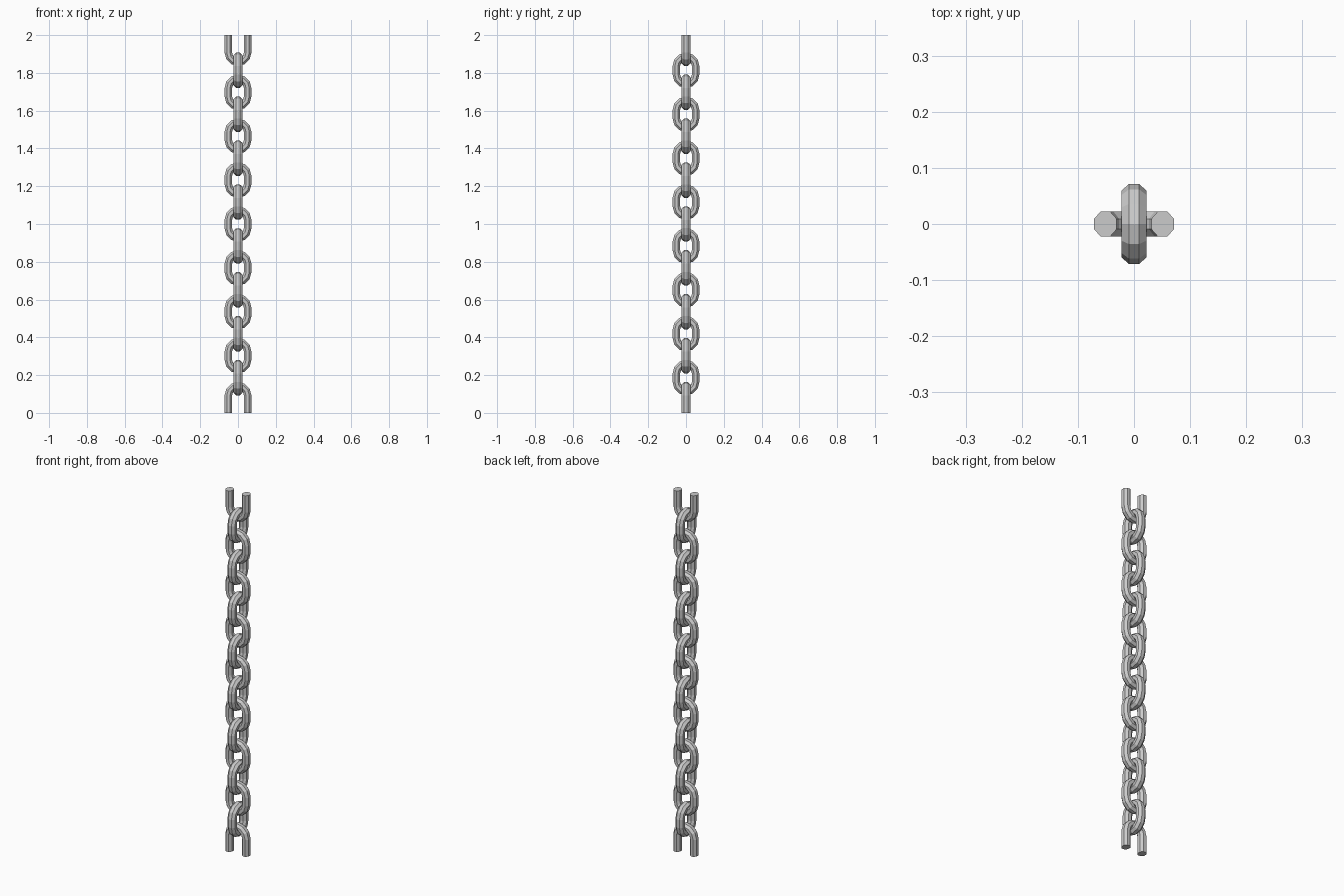
import bpy, bmesh, math
from mathutils import Vector

if "Cube" in bpy.data.objects:
    bpy.data.objects.remove(bpy.data.objects["Cube"])

PITCH = 0.2325       # distance between links lying in the same plane
R = 0.051            # centreline bend radius
HALF = 0.0225        # half of the straight section
RU, RV = 0.0201, 0.0225   # wire half sizes: in the link plane / across it
SIDES, BEND = 8, 6


def arc(cz, start):
    # half circle path points: (x, z, angle of outward direction)
    pts = []
    for i in range(BEND + 1):
        a = start + math.pi * i / BEND
        pts.append((R * math.cos(a), cz + R * math.sin(a), a))
    return pts


def sweep(name, path, closed, turned):
    bm = bmesh.new()
    k = 1 / math.cos(math.pi / SIDES)
    rings = []
    for x, z, a in path:
        ring = []
        for j in range(SIDES):
            t = 2 * math.pi * (j + 0.5) / SIDES
            u, v = RU * k * math.cos(t), RV * k * math.sin(t)
            p = Vector((x + u * math.cos(a), v, z + u * math.sin(a)))
            if turned:
                p = Vector((-p.y, p.x, p.z))
            ring.append(bm.verts.new(p))
        rings.append(ring)
    n = len(rings)
    for i in range(n if closed else n - 1):
        A, B = rings[i], rings[(i + 1) % n]
        for j in range(SIDES):
            m = (j + 1) % SIDES
            bm.faces.new((A[j], A[m], B[m], B[j]))
    if not closed:
        bm.faces.new(rings[0])
        bm.faces.new(rings[-1])
    bmesh.ops.recalc_face_normals(bm, faces=bm.faces)
    me = bpy.data.meshes.new(name)
    bm.to_mesh(me)
    bm.free()
    ob = bpy.data.objects.new(name, me)
    bpy.context.collection.objects.link(ob)


def link(name, cz, turned):
    sweep(name, arc(cz + HALF, 0) + arc(cz - HALF, math.pi), True, turned)


# full links facing front
for i in range(-3, 4):
    link("front_link", 1 + i * PITCH, False)
# full links facing sideways
for i in range(-4, 4):
    link("side_link", 1 + (i + 0.5) * PITCH, True)

# cut end links with open straight legs
low = 1 - 4 * PITCH + HALF
high = 2 - low
sweep("bottom_half_link", [(R, 0, 0)] + arc(low, 0) + [(-R, 0, math.pi)], False, False)
sweep("top_half_link", [(-R, 2, math.pi)] + arc(high, math.pi) + [(R, 2, 2 * math.pi)], False, False)
